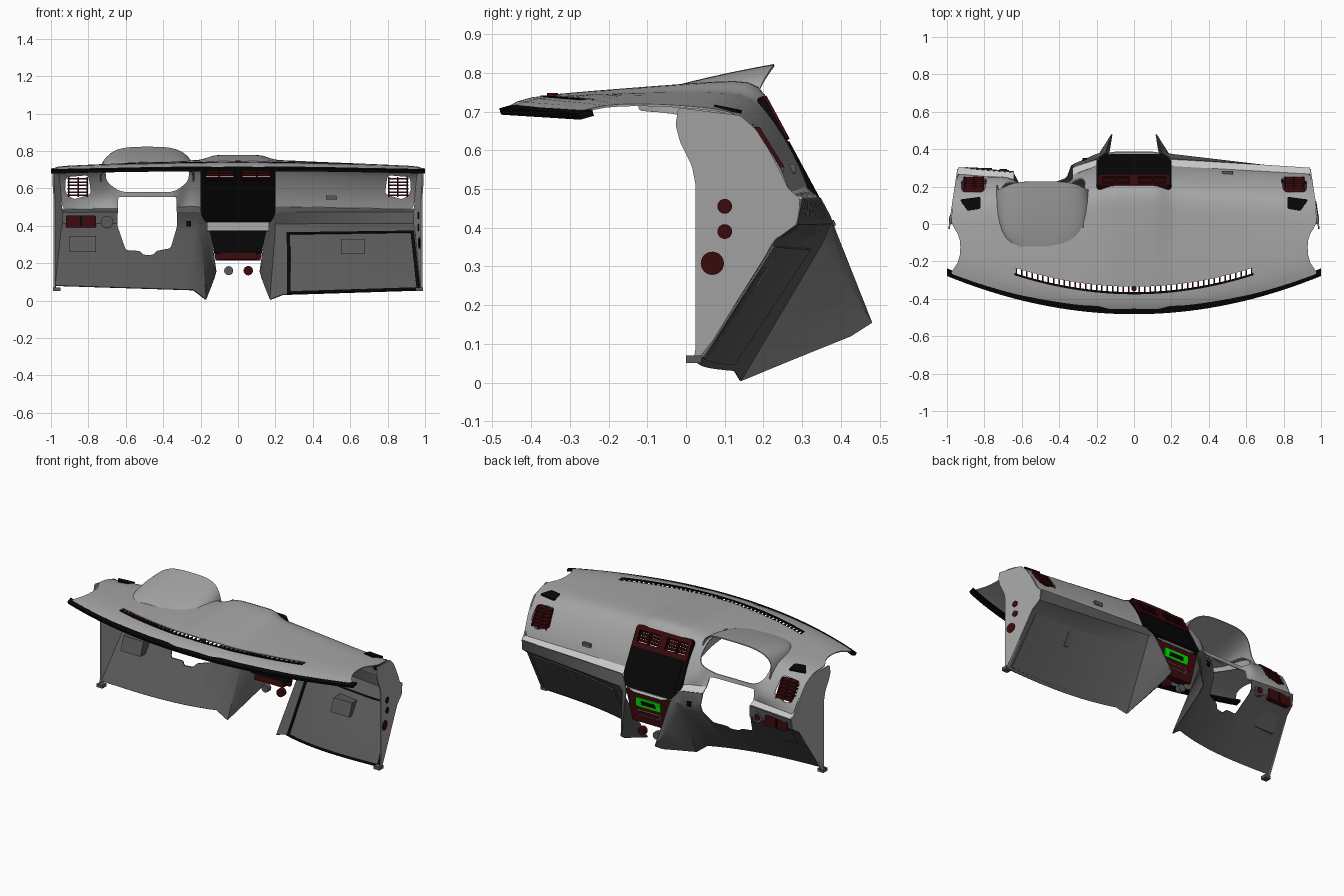
import bpy, bmesh, math
from mathutils import Matrix, Vector

cube = bpy.data.objects.get("Cube")
if cube:
    bpy.data.objects.remove(cube)


def material(name, r, g, b):
    m = bpy.data.materials.new(name)
    m.use_nodes = True
    m.diffuse_color = (r, g, b, 1)
    m.node_tree.nodes["Principled BSDF"].inputs["Base Color"].default_value = (r, g, b, 1)
    return m


GREY = material("mid grey", .38, .38, .38)
DARK = material("dark grey", .1, .1, .1)
TRIM = material("light grey", .58, .58, .58)
BLACK = material("black", .002, .002, .002)
RED = material("dark red", .045, .003, .004)
GREEN = material("green", 0, .8, 0)


def mesh(name, verts, faces, mat):
    bm = bmesh.new()
    vs = [bm.verts.new(v) for v in verts]
    for f in faces:
        bm.faces.new([vs[i] for i in f])
    bmesh.ops.recalc_face_normals(bm, faces=bm.faces)
    me = bpy.data.meshes.new(name)
    bm.to_mesh(me)
    bm.free()
    me.materials.append(mat)
    ob = bpy.data.objects.new(name, me)
    bpy.context.collection.objects.link(ob)
    return ob


def apply(ob, kind, **settings):
    mod = ob.modifiers.new(kind, kind)
    for key, value in settings.items():
        setattr(mod, key, value)
    bpy.context.view_layer.objects.active = ob
    bpy.ops.object.modifier_apply(modifier=mod.name)


def sheet(name, rows, mat, thick=.006, smooth=0):
    n = len(rows[0])
    faces = [(r * n + i, r * n + i + 1, r * n + n + i + 1, r * n + n + i)
             for r in range(len(rows) - 1) for i in range(n - 1)]
    ob = mesh(name, [p for row in rows for p in row], faces, mat)
    if smooth:
        apply(ob, 'SUBSURF', levels=smooth)
    apply(ob, 'SOLIDIFY', thickness=thick, offset=0)
    return ob


# Local frames: profile plane plus extrusion direction
def frame(origin, across, up, out):
    m = Matrix((Vector(across), Vector(up).normalized(), Vector(out).normalized())).transposed().to_4x4()
    m.translation = origin
    return m


ALONG_Y = frame((0, 0, 0), (1, 0, 0), (0, 0, 1), (0, 1, 0))
ALONG_X = frame((0, 0, 0), (0, 1, 0), (0, 0, 1), (1, 0, 0))
ALONG_Z = Matrix.Identity(4)


def prism(name, pts, lo, hi, mat=BLACK, m=ALONG_Y):
    n = len(pts)
    verts = [m @ Vector((p[0], p[1], h)) for h in (lo, hi) for p in pts]
    faces = [range(n), range(n, 2 * n)] + [(i, (i + 1) % n, n + (i + 1) % n, n + i) for i in range(n)]
    return mesh(name, verts, faces, mat)


def rect(x0, x1, y0, y1):
    return [(x0, y0), (x1, y0), (x1, y1), (x0, y1)]


def rounded(pts, r, n=5):
    out = []
    for i, p in enumerate(pts):
        p = Vector(p)
        a, b = [p + (Vector(q) - p).normalized() * r for q in (pts[i - 1], pts[(i + 1) % len(pts)])]
        out += [a.lerp(p, k / n).lerp(p.lerp(b, k / n), k / n) for k in range(n + 1)]
    return out


def disc(cx, cy, r):
    return [(cx + r * math.cos(k * math.tau / 24), cy + r * math.sin(k * math.tau / 24)) for k in range(24)]


def cut(targets, cutter):
    cutter.hide_render = True
    for t in targets:
        apply(t, 'BOOLEAN', object=cutter, operation='DIFFERENCE', solver='EXACT')
    bpy.data.objects.remove(cutter)


def mix(a, b, t):
    return a + (b - a) * t


def ramp(a, b, x):
    return min(1, max(0, (x - a) / (b - a)))


# The fascia steps back around the steering column
def dent(x):
    return .048 * ramp(-.94, -.62, x) * ramp(-.2, -.36, x)


# Dash rows: half width, then (y, z) at centre, beside the stack and at the end
ROWS = [(.99, (-.455, .712), (-.44, .712), (-.26, .70)),
        (.935, (-.42, .735), (-.405, .733), (-.215, .715)),
        (.925, (-.25, .75), (-.24, .743), (-.12, .718)),
        (.935, (-.05, .765), (-.05, .748), (-.05, .715)),
        (.985, (.08, .775), (.06, .748), (0, .712)),
        (.97, (.17, .778), (.145, .745), (.08, .705)),
        (.96, (.2, .748), (.193, .71), (.14, .69)),
        (.95, (.27, .64), (.25, .63), (.2, .62)),
        (.945, (.32, .55), (.29, .55), (.245, .55)),
        (.94, (.37, .44), (.305, .505), (.265, .49)),
        (.94, (.385, .405), (.342, .475), (.30, .475))]


def dash_row(k):
    w, c, m, e = ROWS[k]
    row = []
    for i in range(61):
        u = i / 30 - 1
        a = abs(u)
        if a < .25:
            t = ramp(.11, .23, a)
            y, z = [mix(c[j], m[j], t * t * (3 - 2 * t)) for j in (0, 1)]
        else:
            t = (a * a - .0625) / .9375 if k < 3 else (a - .25) / .75
            y, z = [mix(m[j], e[j], t) for j in (0, 1)]
        if k > 8:
            y -= dent(u * w)
        elif k > 6:
            y -= ramp(.2, .15, abs(u * w + .48)) * .9 * max(0, y - .21)
        row.append((u * w, y, z))
    return row


dash = sheet("dash_top", [dash_row(k) for k in range(10)], GREY, smooth=1)
trim = sheet("trim_ledge", [dash_row(9), dash_row(10)], TRIM)


# Lower panels, each curling into a console flank
def low(s, a, v):
    t = (a - .2) / .8
    curl = (1 - t) ** 2
    base = .03 if s > 0 else .055
    d = dent(s * a)
    pts = [(mix(.2, .94, t), mix(.346, .298, t) - d, .475), (mix(.2, .945, t), mix(.372, .285, t) - d, .41),
           (mix(.2, .95, t), mix(.23, .35, curl), mix(.36, .37, t)),
           (mix(.2, .985, t), mix(.03, .14, curl * (1 - t)), mix(base, base + .025, t))]
    k = min(2, int(v))
    x, y, z = Vector(pts[k]).lerp(Vector(pts[k + 1]), v - k)
    return Vector((s * x, y, z))


FLANK = [(.165, .37, .43), (.15, .385, .39), (.118, .48, .155), (.128, .425, .12)]
lower = {}
for s, side in ((1, "left"), (-1, "right")):
    rows = []
    for k in range(4):
        end = Vector(FLANK[k])
        end.x *= s
        start = low(s, .2, k)
        if k == 3:
            start = Vector((s * .172, .14, .005))
        rows.append([end, end.lerp(start, .5), start] + [low(s, .24 + .76 * i / 16, k) for i in range(17)])
    lower[s] = sheet("lower_panel_" + side, rows, DARK)


# Glovebox lid, its gasket and handle
def patch(name, a0, a1, v0, v1, off, mat):
    shift = Vector((0, .84, -.54)) * off
    sheet(name, [[low(1, mix(a0, a1, i / 12), v) + shift for i in range(13)] for v in (v0, v1)], mat)


patch("glovebox_lid", .29, .97, 2.04, 2.95, .006, DARK)
for n, box in enumerate([(.265, .283, 2, 3), (.97, .99, 2, 3), (.265, .99, 2, 2.03), (.265, .99, 2.96, 3)]):
    patch("glovebox_gasket_%d" % n, *box, -.006, BLACK)
prism("glovebox_handle", [(.14, .25), (.186, .25), (.236, .33), (.17, .33)], .55, .68, DARK, ALONG_X)

# Openings: steering column, instrument cluster, centre stack, side vents
cut([dash, trim, lower[-1]], prism("column_cutter", rounded(
    [(-.64, .555), (-.645, .4), (-.60, .27), (-.52, .265), (-.51, .245), (-.45, .245), (-.44, .265),
     (-.36, .28), (-.325, .4), (-.33, .555)], .014), 0, .6))
cut([dash], prism("cluster_cutter", rounded(
    [(-.70, .78), (-.71, .64), (-.63, .58), (-.34, .58), (-.26, .64), (-.27, .78)], .04), -.02, .5))
cut([dash, trim], prism("stack_cutter", rounded(
    [(-.195, .732), (-.195, .47), (-.16, .42), (.16, .42), (.195, .47), (.195, .732)], .025), .12, .6))
for s in (1, -1):
    cut([dash], prism("vent_cutter", rounded(
        [(s * .80, .67), (s * .92, .66), (s * .925, .58), (s * .88, .54), (s * .785, .57)], .02), .1, .5))

# Defroster slot with fins and a sensor
N = 30
arc = [(x, -.35 + .25 * x * x) for x in (mix(-.64, .64, i / N) for i in range(N + 1))]
cut([dash], prism("defroster_cutter", [(x, y + .015) for x, y in arc] + [(x, y - .015) for x, y in arc[::-1]],
                  .66, .82, m=ALONG_Z))
for i in range(45):
    x = mix(-.63, .63, i / 44)
    y = -.35 + .25 * x * x
    z = .738 - .02 * x * x
    prism("defroster_fin_%d" % i, rect(x - .004, x + .004, y - .017, y + .017), z - .01, z, RED, ALONG_Z)
sheet("defroster_rail", [[(x, y + d, .7385 - .02 * x * x) for x, y in arc] for d in (-.026, -.014)], BLACK)
prism("light_sensor", disc(0, -.345, .014), .73, .748, RED, ALONG_Z)

# Windscreen seal
edge = [(i / 20 - 1, -.48 + .205 * (i / 20 - 1) ** 2, -.013 * (i / 20 - 1) ** 2) for i in range(41)]
sheet("windscreen_seal", [[(x, y, .70 + z) for x, y, z in edge],
                          [(x, y + .035, .71 + z) for x, y, z in edge]], BLACK, .017)

# Instrument hood
hood = []
for y, w, base, top in [(-.12, .16, .70, .737), (-.08, .21, .70, .75), (0, .24, .69, .772),
                        (.12, .253, .66, .80), (.228, .245, .62, .82)]:
    ring = []
    for i in range(29):
        c, q = math.cos(math.pi * i / 28), math.sin(math.pi * i / 28)
        h = abs(q) ** .6
        back = .045 * math.sin(math.pi * h) if y > .2 else 0
        ring.append((-.485 + math.copysign(abs(c) ** .6, c) * w, y - back, mix(base, top, h)))
    hood.append(ring)
sheet("instrument_hood", hood, GREY, .006, 1)

# Centre stack: black bezel, screen and two open vents in a red surround
STACK = frame((0, .281, .58), (1, 0, 0), (0, -.175, .325), (0, .325, .175))
bezel = prism("stack_bezel", rounded([(-.165, -.185), (.165, -.185), (.2, -.13), (.2, .18), (-.2, .18), (-.2, -.13)],
                                     .03), -.02, .005, BLACK, STACK)
surround = prism("vent_surround", rounded(rect(-.192, .192, .05, .177), .015), 0, .012, RED, STACK)
prism("screen", rounded(rect(-.165, .165, -.15, .045), .012), .004, .008, BLACK, STACK)
for s in (1, -1):
    cut([bezel, surround], prism("vent_window", rect(s * .025, s * .17, .08, .15), -.1, .1, m=STACK))
    for i in range(4):
        v = .086 + .019 * i
        tilt = [(s * .02, v, .008), (s * .175, v, .008)], [(s * .02, v + .012, -.035), (s * .175, v + .012, -.035)]
        sheet("centre_vent_slat", [[STACK @ Vector(p) for p in row] for row in tilt], RED, .005)
    prism("centre_vent_divider", rect(s * .095, s * .103, .08, .155), -.02, .009, RED, STACK)

# Lower console: control panel, display, slot and knobs
CONSOLE = frame((0, .362, .31), (1, 0, 0), (0, .015, .19), (0, .19, -.015))
prism("control_panel", [(-.12, -.095), (.12, -.095), (.155, .1), (-.155, .1)], -.008, .008, RED, CONSOLE)
prism("control_housing", [(-.125, -.06), (.125, -.06), (.15, .06), (-.15, .06)], -.05, -.007, BLACK, CONSOLE)
prism("control_base", rect(-.1, .1, -.095, -.06), -.05, -.008, RED, CONSOLE)
prism("stack_support", rect(-.165, .165, .06, .108), -.04, -.009, GREY, CONSOLE)
prism("green_display", rounded(rect(-.085, .085, .01, .065), .01), .006, .014, GREEN, CONSOLE)
prism("display_window", rect(-.05, .05, .025, .05), .013, .016, BLACK, CONSOLE)
prism("slot_border", rect(-.078, .078, -.045, -.015), .006, .011, TRIM, CONSOLE)
prism("slot", rect(-.074, .074, -.042, -.018), .01, .014, RED, CONSOLE)
prism("socket_red", disc(.055, .16, .025), .34, .37, RED)
prism("socket_grey", disc(-.05, .16, .024), .34, .37, DARK)

# End panels, side vent slats and top corner grilles
END = rounded([(-.02, .71), (-.027, .665), (-.015, .62), (.015, .56), (.025, .51), (.025, .09), (.02, .06), (.04, .06),
               (.23, .37), (.285, .41), (.295, .475), (.265, .50), (.215, .60), (.18, .655), (.14, .69)], .008, 3)
TOP = frame((0, .1, .705), (1, 0, 0), (0, .98, -.2), (0, .2, .98))
for s, side in ((1, "left"), (-1, "right")):
    m = frame((s * .985, 0, 0), (-s * .15, 1, 0), (0, 0, 1), (s, 0, 0))
    prism("end_panel_" + side, END, -.004, .004, GREY, m)
    if s > 0:
        for y, z, r in [(.1, .455, .019), (.1, .39, .019), (.068, .308, .03)]:
            prism("end_plug", disc(y, z, r), -.008, .008, RED, m)
    for i in range(6):
        z = .562 + .018 * i
        y = .2 + (.62 - z) * .62
        prism("side_vent_slat", rect(y - .025, y + .014, z - .004, z + .004), *sorted((s * .802, s * .912)),
              RED, ALONG_X)
    for x in (.805, .855, .905):
        prism("side_vent_bar", [(.19, .66), (.165, .66), (.23, .555), (.255, .555)],
              s * x - .004, s * x + .004, RED, ALONG_X)
    prism("corner_grille", rounded([(s * .82, .045), (s * .93, .03), (s * .89, -.03), (s * .82, -.02)], .01),
          -.002, .0075, BLACK, TOP)
    prism("lower_bracket", rect(*sorted((s * .95, s * .99)), .05, .07), .0, .04, DARK)

# Driver switches and storage pocket, passenger badge
prism("switch_panel", rounded(rect(-.92, -.76, .39, .455), .01), .25, .299, RED)
prism("switch_divider", rect(-.845, -.835, .395, .45), .248, .302, BLACK)
prism("round_socket", disc(-.70, .42, .033), .24, .29, DARK)
prism("socket_face", disc(-.70, .42, .02), .286, .294, RED)
prism("storage_pocket", [(.11, .26), (.168, .26), (.224, .345), (.14, .345)], -.9, -.76, DARK, ALONG_X)
prism("column_switch", rect(-.275, -.25, .395, .425), .3, .352, BLACK)
prism("dash_badge", rounded(rect(.47, .53, .54, .565), .006), .255, .283, DARK)

# Smooth shading with sharp edges
bpy.ops.object.select_all(action='DESELECT')
for ob in bpy.context.scene.objects:
    if ob.type == 'MESH':
        ob.select_set(True)
        bpy.context.view_layer.objects.active = ob
bpy.ops.object.shade_smooth_by_angle(angle=math.radians(35))
